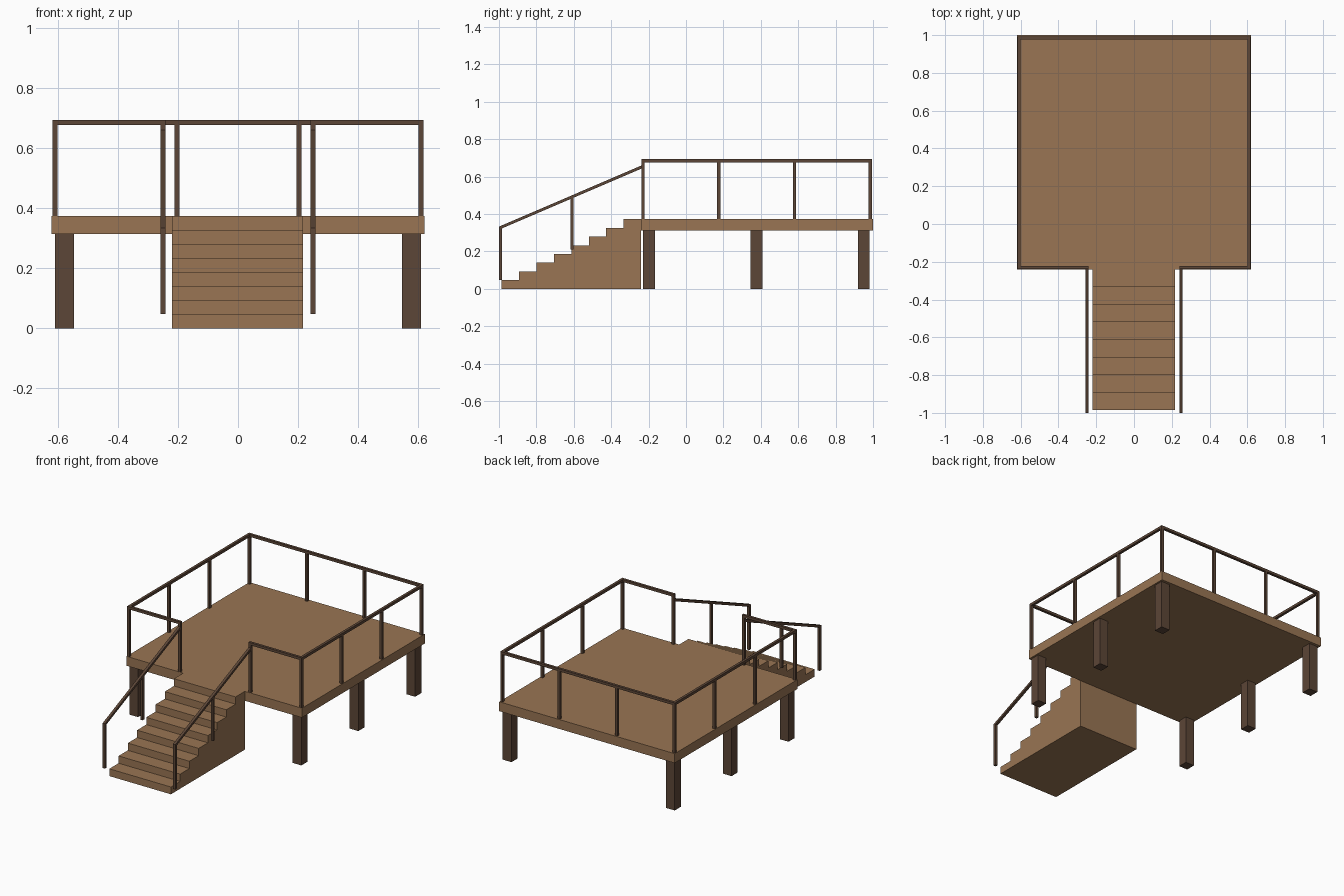
import bpy, bmesh
from mathutils import Vector

if "Cube" in bpy.data.objects:
    bpy.data.objects.remove(bpy.data.objects["Cube"])


def material(name, rgb):
    m = bpy.data.materials.new(name)
    m.diffuse_color = (*rgb, 1.0)
    m.use_nodes = True
    m.node_tree.nodes["Principled BSDF"].inputs["Base Color"].default_value = m.diffuse_color
    return m


LIGHT = material("light wood", (0.319, 0.178, 0.087))
DARK = material("dark wood", (0.107, 0.061, 0.038))


def make_object(name, verts, faces, mat):
    me = bpy.data.meshes.new(name)
    me.from_pydata(verts, [], faces)
    bm = bmesh.new()
    bm.from_mesh(me)
    bmesh.ops.recalc_face_normals(bm, faces=bm.faces)
    bm.to_mesh(me)
    bm.free()
    me.materials.append(mat)
    ob = bpy.data.objects.new(name, me)
    bpy.context.collection.objects.link(ob)
    return ob


def prism(name, profile, x0, x1, mat):
    """Extrude a (y, z) profile along x."""
    n = len(profile)
    verts = [(x, y, z) for x in (x0, x1) for y, z in profile]
    faces = [tuple(range(n)), tuple(range(n, 2 * n))]
    faces += [(i, (i + 1) % n, n + (i + 1) % n, n + i) for i in range(n)]
    return make_object(name, verts, faces, mat)


def box(name, x0, x1, y0, y1, z0, z1, mat):
    return prism(name, [(y0, z0), (y1, z0), (y1, z1), (y0, z1)], x0, x1, mat)


DECK_Y0, DECK_Z0, DECK_Z1 = -0.24, 0.313, 0.373
R = 0.0083          # half thickness of the railing bars
RAIL_X, RAIL_Y0, RAIL_Y1, RAIL_Z = 0.609, -0.23, 0.985, 0.685
GATE_X = 0.249      # railing opening and stair rails


def post(name, x, y, z0, z1):
    box(name, x - R, x + R, y - R, y + R, z0, z1, DARK)


# Deck platform
box("deck", -0.62, 0.62, DECK_Y0, 1.0, DECK_Z0, DECK_Z1, LIGHT)

# Solid staircase
STEPS, STAIR_Y0 = 8, -0.986
run, rise = (DECK_Y0 - STAIR_Y0) / STEPS, DECK_Z1 / STEPS
profile = [(DECK_Y0, 0.0), (STAIR_Y0, 0.0)]
for i in range(STEPS):
    profile += [(STAIR_Y0 + i * run, (i + 1) * rise),
                (STAIR_Y0 + (i + 1) * run, (i + 1) * rise)]
prism("stairs", profile, -0.219, 0.216, LIGHT)

# Back railing
box("back_rail", -RAIL_X - R, RAIL_X + R, RAIL_Y1 - R, RAIL_Y1 + R,
    RAIL_Z - R, RAIL_Z + R, DARK)
for x in (-0.203, 0.203):
    post("back_rail_post", x, RAIL_Y1, DECK_Z1, RAIL_Z)

for s, side in ((-1, "left"), (1, "right")):
    # Legs under the deck
    for y in (-0.198, 0.377, 0.951):
        x = s * 0.577
        box(side + "_leg", x - 0.031, x + 0.031, y - 0.031, y + 0.031,
            0.0, DECK_Z0, DARK)

    # Side railing with four evenly spaced posts
    x = s * RAIL_X
    box(side + "_side_rail", x - R, x + R, RAIL_Y0 - R, RAIL_Y1 + R,
        RAIL_Z - R, RAIL_Z + R, DARK)
    for i in range(4):
        post(side + "_side_post", x, RAIL_Y0 + (RAIL_Y1 - RAIL_Y0) * i / 3,
             DECK_Z1, RAIL_Z)

    # Short front railing up to the stair opening
    g = s * GATE_X
    a, b = sorted((x + s * R, g - s * R))
    box(side + "_front_rail", a, b, RAIL_Y0 - R, RAIL_Y0 + R,
        RAIL_Z - R, RAIL_Z + R, DARK)
    post(side + "_front_post", g, RAIL_Y0, DECK_Z1, RAIL_Z)

    # Sloped stair rail with two posts
    ya, yb, za, zb = -0.991, RAIL_Y0, 0.325, 0.655
    prism(side + "_stair_rail",
          [(ya - R, za - R), (yb, zb - R), (yb, zb + R), (ya - R, za + R)],
          g - R, g + R, DARK)
    post(side + "_stair_post_low", g, ya, 0.047, za)
    post(side + "_stair_post_mid", g, (ya + yb) / 2, 0.21, (za + zb) / 2)
